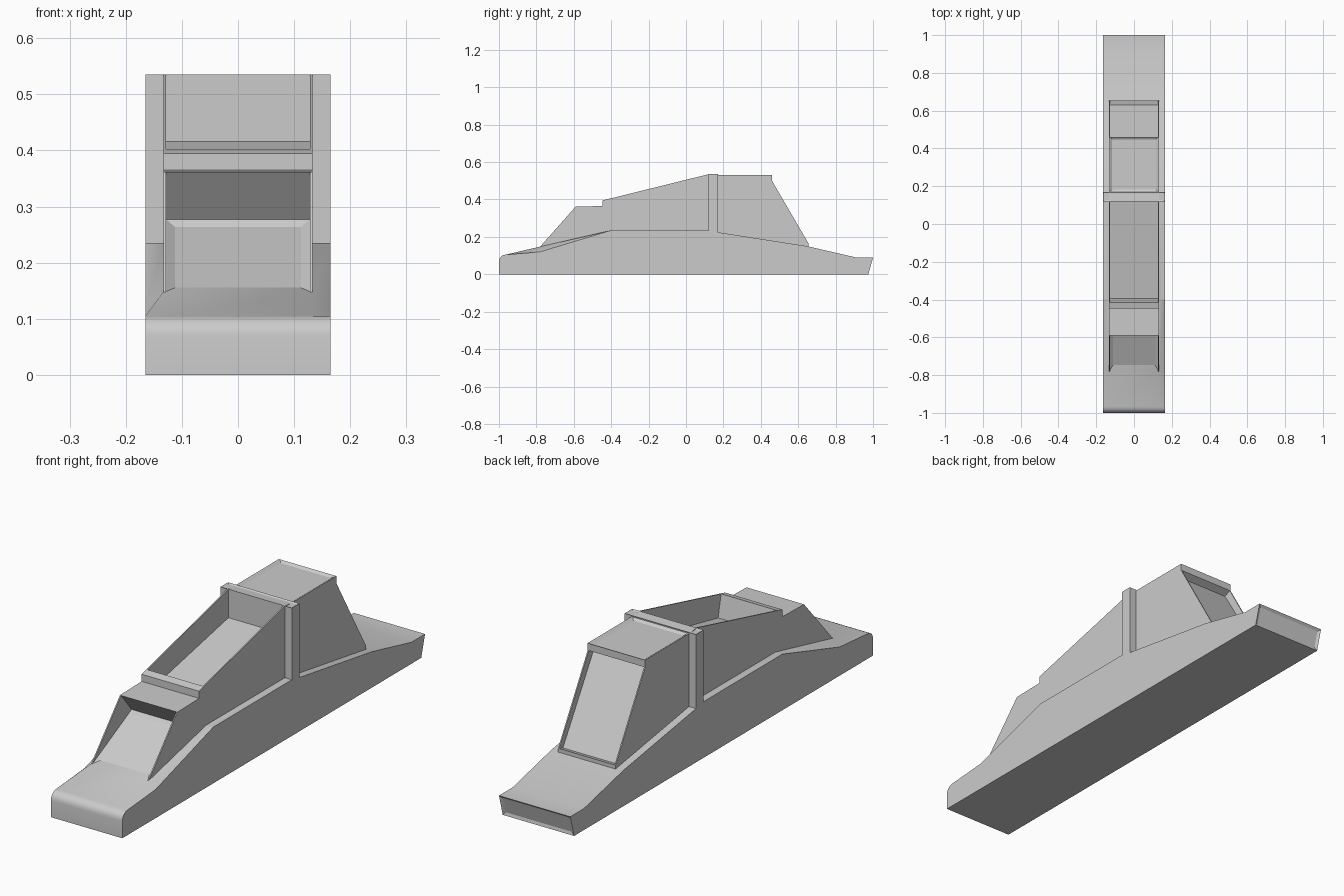
import bpy, bmesh, math
from mathutils import Vector

if "Cube" in bpy.data.objects:
    bpy.data.objects.remove(bpy.data.objects["Cube"])

grey = bpy.data.materials.new("light_grey")
grey.diffuse_color = (0.6, 0.6, 0.6, 1)
grey.use_nodes = True
grey.node_tree.nodes["Principled BSDF"].inputs["Base Color"].default_value = grey.diffuse_color


def finish(name, bm):
    bmesh.ops.recalc_face_normals(bm, faces=bm.faces)
    me = bpy.data.meshes.new(name)
    bm.to_mesh(me)
    bm.free()
    me.materials.append(grey)
    ob = bpy.data.objects.new(name, me)
    bpy.context.collection.objects.link(ob)
    return ob


def extrude_profile(bm, pts, x0, x1):
    """Prism from a (y, z) outline between two x positions."""
    a = [bm.verts.new((x0, y, z)) for y, z in pts]
    b = [bm.verts.new((x1, y, z)) for y, z in pts]
    bm.faces.new(a)
    bm.faces.new(b[::-1])
    for i in range(len(pts)):
        j = (i + 1) % len(pts)
        bm.faces.new((a[i], b[i], b[j], a[j]))
    bmesh.ops.recalc_face_normals(bm, faces=bm.faces)


def recess(bm, test, thickness, depth):
    """Inset the faces chosen by the test and sink them."""
    bm.normal_update()
    faces = [f for f in bm.faces if test(f.normal, f.calc_center_median())]
    bmesh.ops.inset_individual(bm, faces=faces, thickness=thickness, use_even_offset=True)
    bm.normal_update()
    for f in faces:
        shift = f.normal * depth
        for v in f.verts:
            v.co -= shift


W, S = 0.165, 0.133    # half widths of hull and superstructure

# Hull: lofted along y, each station has outer-edge and inner-deck heights
nose = [(-1 + 0.035 * (1 - math.cos(a)), 0.07 + 0.035 * math.sin(a))
        for a in [math.radians(18 * i) for i in range(6)]]
stations = [(y, z, z) for y, z in nose] + [
    (-0.78, 0.12, 0.148), (-0.40, 0.235, 0.235), (0.145, 0.235, 0.235),
    (0.1451, 0.229, 0.229), (0.65, 0.15, 0.15), (0.91, 0.09, 0.09), (1.0, 0.09, 0.09)]
bm = bmesh.new()
rings = []
for y, zo, zi in stations:
    yb = 0.975 if y == 1.0 else y      # stern leans forward at the bottom
    yb = -1 if y < -0.96 and y < -0.999 else yb
    sec = [(-W, yb, 0), (-W, y, zo), (-S, y, zi), (S, y, zi), (W, y, zo), (W, yb, 0)]
    rings.append([bm.verts.new(p) for p in sec])
for r, q in zip(rings, rings[1:]):
    for i in range(6):
        j = (i + 1) % 6
        bm.faces.new((r[i], r[j], q[j], q[i]))
bm.faces.new(rings[0])
bm.faces.new(rings[-1][::-1])
bmesh.ops.recalc_face_normals(bm, faces=bm.faces)
recess(bm, lambda n, c: n.y > 0.9 and c.y > 0.9, 0.012, 0.006)
hull = finish("hull", bm)
bpy.context.view_layer.objects.active = hull
hull.select_set(True)
bpy.ops.object.shade_smooth_by_angle(angle=math.radians(25))

# Superstructure side walls
outline = [(-0.77, 0.11), (-0.78, 0.148), (-0.59, 0.362), (-0.447, 0.365), (-0.447, 0.395),
           (0.12, 0.535), (0.17, 0.53), (0.46, 0.53), (0.46, 0.50),
           (0.655, 0.165), (0.655, 0.148), (0.62, 0.11)]
for side, sx in (("left", -1), ("right", 1)):
    bm = bmesh.new()
    extrude_profile(bm, outline, sx * S, sx * (S - 0.005))
    finish(side + "_side_wall", bm)

# Superstructure core: sunken windscreen, open cockpit tub, roof lip, sunken rear panel
core = [(-0.77, 0.11), (-0.778, 0.148), (-0.52, 0.277), (-0.59, 0.362), (-0.447, 0.365),
        (-0.447, 0.395), (-0.415, 0.403), (-0.395, 0.31), (0.14, 0.42), (0.12, 0.50),
        (0.12, 0.535), (0.17, 0.53), (0.46, 0.53), (0.46, 0.50), (0.43, 0.485),
        (0.63, 0.158), (0.655, 0.165), (0.655, 0.148), (0.62, 0.11)]
bm = bmesh.new()
extrude_profile(bm, core, -S + 0.005, S - 0.005)
recess(bm, lambda n, c: n.z > 0.5 and n.y < -0.2 and c.y < -0.6, 0.016, 0.007)
recess(bm, lambda n, c: n.z > 0.9 and 0.25 < c.y < 0.4 and c.z > 0.5, 0.012, 0.008)
finish("cabin_core", bm)

# Full-width roll hoop across the middle
bm = bmesh.new()
extrude_profile(bm, [(0.12, 0.20), (0.12, 0.535), (0.17, 0.535), (0.17, 0.20)], -W, W)
recess(bm, lambda n, c: n.z > 0.9, 0.006, 0.004)
finish("roll_hoop", bm)
